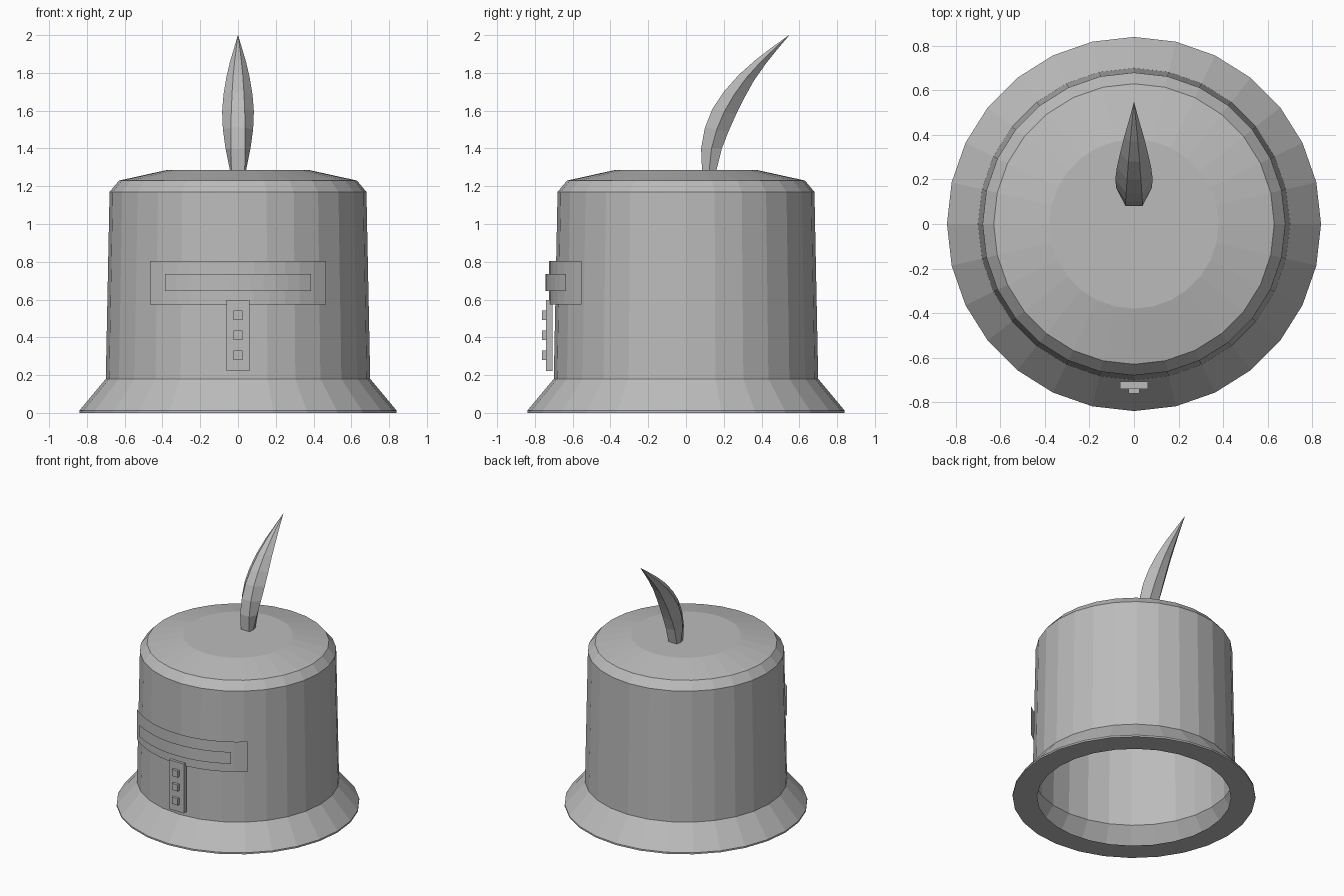
import bpy, bmesh, math
from mathutils import Vector

if "Cube" in bpy.data.objects:
    bpy.data.objects.remove(bpy.data.objects["Cube"])

steel = bpy.data.materials.new("plain_grey")
steel.diffuse_color = (0.5, 0.5, 0.5, 1)
steel.use_nodes = True
steel.node_tree.nodes["Principled BSDF"].inputs["Base Color"].default_value = steel.diffuse_color
SIDES = 28


def finish(name, bm, fix=True):
    if fix:
        bmesh.ops.recalc_face_normals(bm, faces=bm.faces)
    mesh = bpy.data.meshes.new(name)
    bm.to_mesh(mesh)
    bm.free()
    mesh.materials.append(steel)
    obj = bpy.data.objects.new(name, mesh)
    bpy.context.collection.objects.link(obj)
    return obj


def skin(bm, rings, closed=True):
    """Join successive rings of points with quads."""
    rows = [[bm.verts.new(p) for p in ring] for ring in rings]
    for a, b in zip(rows, rows[1:]):
        n = len(a)
        for i in range(n if closed else n - 1):
            j = (i + 1) % n
            bm.faces.new((a[i], a[j], b[j], b[i]))
    return rows


def arc(radius, z, start, end, steps):
    return [(radius * math.sin(start + (end - start) * i / steps),
             -radius * math.cos(start + (end - start) * i / steps), z)
            for i in range(steps + 1)]


# Helmet shell: flat underside rim, flared skirt, tapered wall, bevelled crown
profile = [(0.67, 0), (0.84, 0), (0.84, 0.012), (0.70, 0.18), (0.68, 1.17),
           (0.63, 1.23), (0.38, 1.285)]
bm = bmesh.new()
rows = skin(bm, [arc(r, z, 0, math.tau, SIDES)[:-1] for r, z in profile])
bm.faces.new(rows[-1])
finish("helmet_shell", bm, fix=False)


# Visor: two thin curved sheets standing just off the wall
def sheet(name, radius, half_angle, z0, z1):
    bm = bmesh.new()
    skin(bm, [arc(radius, z, -half_angle, half_angle, 12) for z in (z0, z1)], False)
    finish(name, bm, fix=False)


sheet("visor_plate", 0.724, 0.70, 0.575, 0.805)
sheet("visor_slot", 0.743, 0.545, 0.645, 0.735)


# Breathing strip with three studs
def box(name, centre, size):
    bm = bmesh.new()
    bmesh.ops.create_cube(bm, size=1)
    for v in bm.verts:
        v.co = Vector(centre) + Vector(a * b for a, b in zip(v.co, size))
    finish(name, bm)


box("breath_strip", (0, -0.725, 0.41), (0.124, 0.034, 0.376))
for i in range(3):
    box(f"breath_stud_{i + 1}", (0, -0.751, 0.305 + 0.106 * i), (0.05, 0.022, 0.05))


# Plume: six-sided tapering horn swept along a backward curve
# stations: front y, front z, back y, back z, half width, half width of flat strips
stations = [(0.085, 1.28, 0.16, 1.28, 0.042, 0.035),
            (0.080, 1.40, 0.19, 1.40, 0.066, 0.038),
            (0.100, 1.51, 0.225, 1.49, 0.080, 0.038),
            (0.140, 1.61, 0.265, 1.58, 0.084, 0.035),
            (0.200, 1.70, 0.310, 1.67, 0.077, 0.031),
            (0.280, 1.79, 0.360, 1.76, 0.062, 0.025),
            (0.370, 1.87, 0.420, 1.845, 0.043, 0.017),
            (0.455, 1.935, 0.480, 1.92, 0.022, 0.009),
            (0.545, 2.0, 0.546, 1.999, 0.001, 0.0005)]
rings = []
for fy, fz, by, bz, w, s in stations:
    my, mz = (fy + by) / 2, (fz + bz) / 2
    rings.append([(-s, fy, fz), (s, fy, fz), (w, my, mz),
                  (s, by, bz), (-s, by, bz), (-w, my, mz)])
bm = bmesh.new()
rows = skin(bm, rings)
bm.faces.new(rows[0])
bm.faces.new(rows[-1])
finish("plume", bm)
